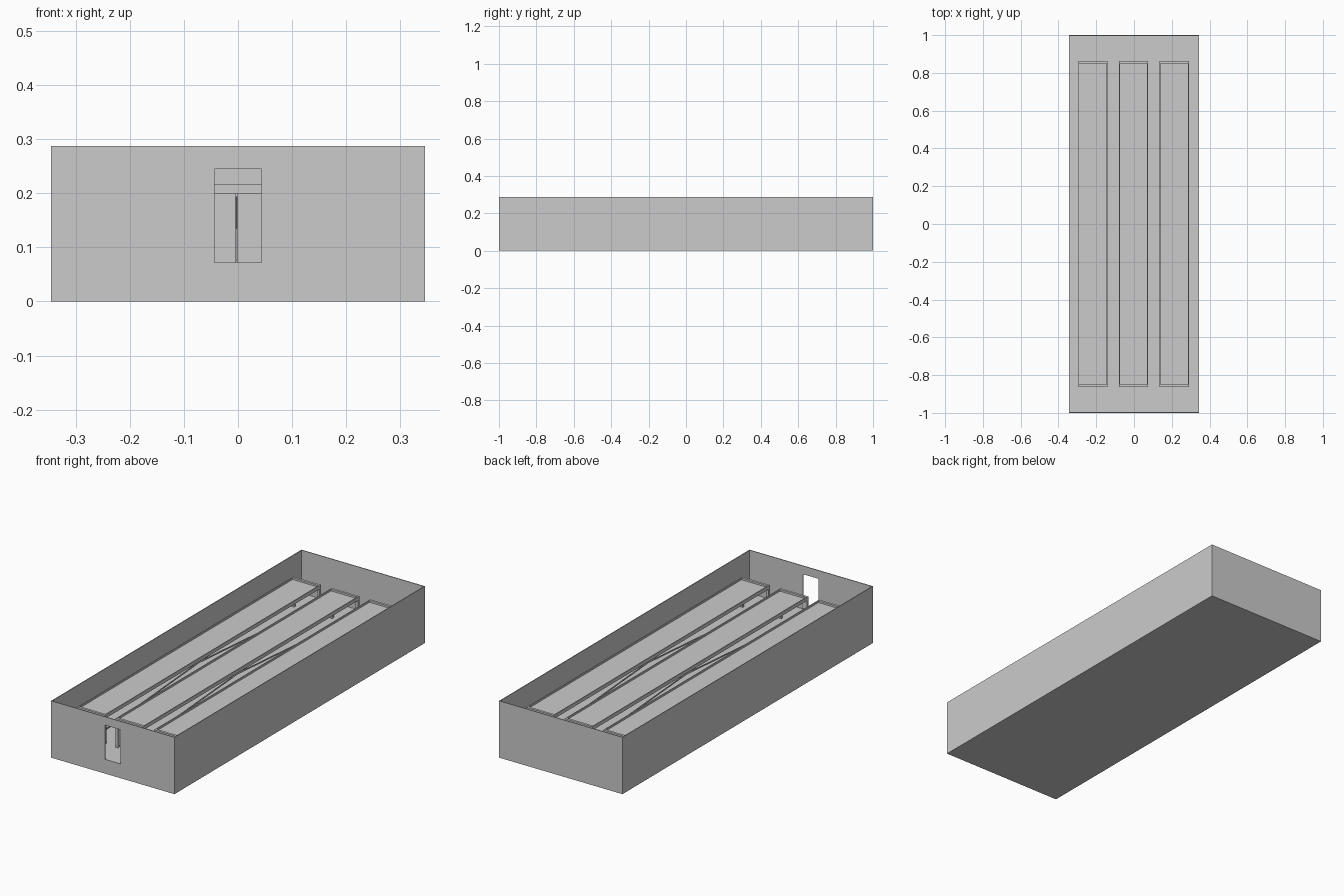
import bpy
import math

if "Cube" in bpy.data.objects:
    bpy.data.objects.remove(bpy.data.objects["Cube"])


def box(name, x0, x1, y0, y1, z0, z1):
    bpy.ops.mesh.primitive_cube_add(size=1)
    o = bpy.context.object
    o.name = name
    for v in o.data.vertices:
        v.co.x = x1 if v.co.x > 0 else x0
        v.co.y = y1 if v.co.y > 0 else y0
        v.co.z = z1 if v.co.z > 0 else z0
    return o


def cut(target, cutter):
    m = target.modifiers.new("cut", 'BOOLEAN')
    m.operation = 'DIFFERENCE'
    m.solver = 'EXACT'
    m.object = cutter
    bpy.context.view_layer.objects.active = target
    bpy.ops.object.modifier_apply(modifier=m.name)
    bpy.data.objects.remove(cutter, do_unlink=True)


W, L, H = 0.345, 1.0, 0.287      # half width, half length, height of the room
T = 0.004                        # wall thickness
FLOOR = 0.070
TOP, UNDER = 0.217, 0.199        # table top slab
HALF_W, HALF_L = 0.0775, 0.862   # table half size

# Open-topped room with a raised floor and a doorway in the front wall
room = box("room_shell", -W, W, -L, L, 0, H)
cut(room, box("cavity", -W + T, W - T, -L + T, L - T, FLOOR, H + 0.1))
cut(room, box("doorway", -0.043, 0.043, -L - 0.05, -L + 0.05, 0.072, 0.245))


def brace(name, x, sign):
    # Long thin diagonal in the table's middle plane
    run, rise = 2 * (HALF_L - 0.012), UNDER - FLOOR - 0.006
    o = box(name, -0.002, 0.002, -math.hypot(run, rise) / 2,
            math.hypot(run, rise) / 2, -0.003, 0.003)
    o.location = (x, 0, (UNDER + FLOOR) / 2)
    o.rotation_euler.x = sign * math.atan2(rise, run)


# Three long tables
for i, cx in enumerate((-0.2175, -0.0025, 0.2125)):
    n = f"table_{i + 1}"
    # Top with a shallow recess inside a narrow rim
    top = box(n + "_top", cx - HALF_W, cx + HALF_W, -HALF_L, HALF_L, UNDER, TOP)
    cut(top, box("recess", cx - HALF_W + 0.005, cx + HALF_W - 0.005,
                 -HALF_L + 0.012, HALF_L - 0.012, TOP - 0.009, TOP + 0.1))
    # Corner legs
    for sx in (-1, 1):
        for sy in (-1, 1):
            xa, xb = sorted((cx + sx * HALF_W, cx + sx * (HALF_W - 0.012)))
            ya, yb = sorted((sy * HALF_L, sy * (HALF_L - 0.012)))
            box(n + "_leg", xa, xb, ya, yb, FLOOR, UNDER)
    # Crossed braces
    brace(n + "_brace_a", cx, 1)
    brace(n + "_brace_b", cx, -1)
